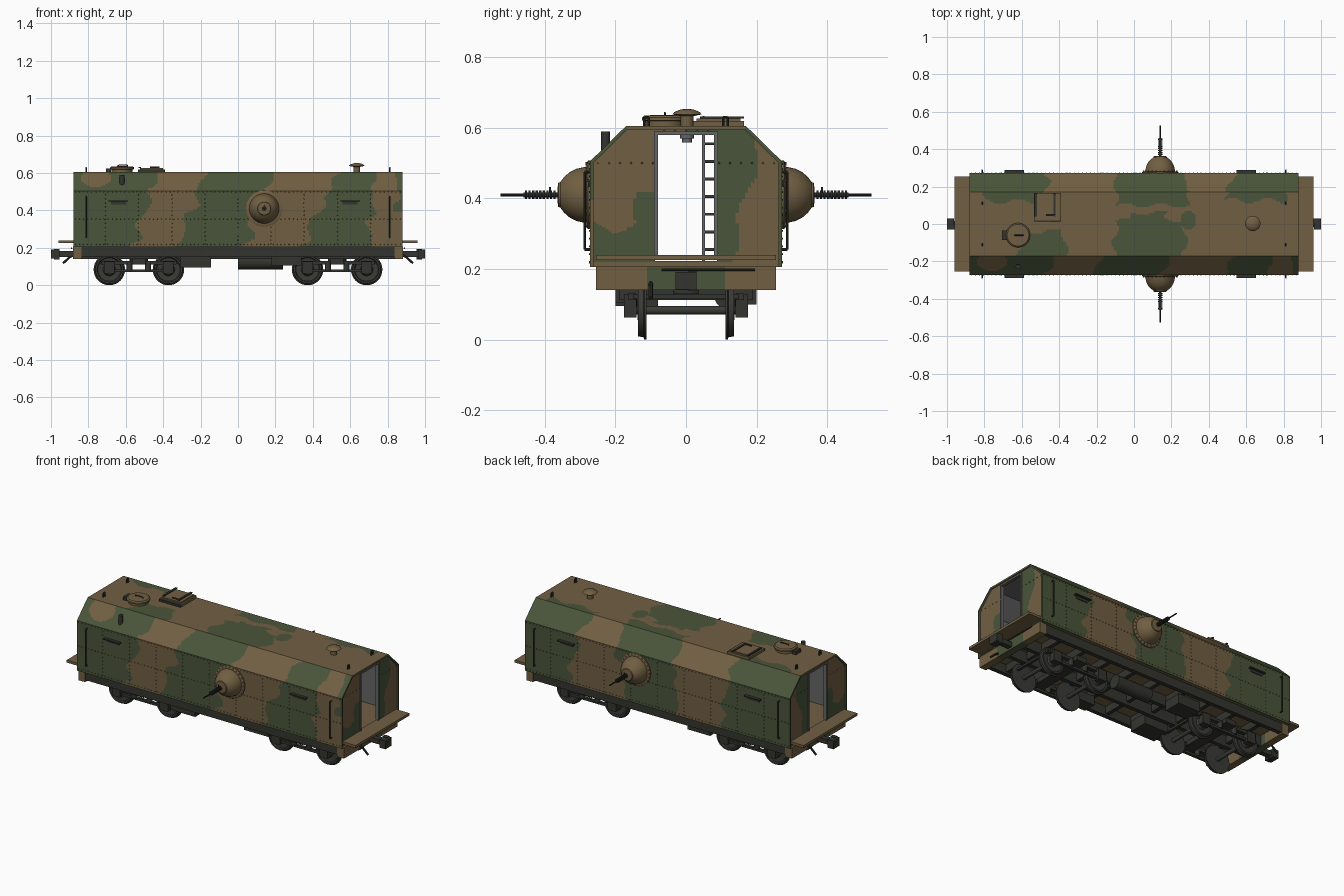
import bpy, bmesh, math
from mathutils import Vector, Matrix

if "Cube" in bpy.data.objects:
    bpy.data.objects.remove(bpy.data.objects["Cube"])

def material(name, c):
    m = bpy.data.materials.new(name)
    m.diffuse_color = (*c, 1)
    m.use_nodes = True
    m.node_tree.nodes["Principled BSDF"].inputs["Base Color"].default_value = m.diffuse_color
    return m

BROWN = material("earth_brown", (0.165, 0.115, 0.055))
GREEN = material("camo_green", (0.068, 0.09, 0.042))
DARK = material("dark_steel", (0.034, 0.034, 0.029))
GUN = material("gun_black", (0.02, 0.02, 0.019))
GREY = material("interior_grey", (0.13, 0.135, 0.13))
WHEEL = material("wheel_steel", (0.042, 0.042, 0.037))

# ---------- helpers ----------
def finish(bm, name, *mats, smooth=True):
    me = bpy.data.meshes.new(name)
    bm.to_mesh(me)
    bm.free()
    for m in mats:
        me.materials.append(m)
    if smooth:
        for p in me.polygons:
            p.use_smooth = True
        me.set_sharp_from_angle(angle=0.6)
    ob = bpy.data.objects.new(name, me)
    bpy.context.collection.objects.link(ob)
    return ob

def box(bm, x0, x1, y0, y1, z0, z1):
    m = Matrix.Translation(((x0+x1)/2, (y0+y1)/2, (z0+z1)/2)) @ Matrix.Diagonal((abs(x1-x0), abs(y1-y0), abs(z1-z0), 1))
    bmesh.ops.create_cube(bm, size=1, matrix=m)

def cyl(bm, p0, p1, r, r2=None, n=16):
    a, b = Vector(p0), Vector(p1)
    d = b - a
    m = Matrix.Translation((a+b)/2) @ d.to_track_quat('Z', 'Y').to_matrix().to_4x4()
    bmesh.ops.create_cone(bm, cap_ends=True, segments=n, radius1=r, radius2=r if r2 is None else r2, depth=d.length, matrix=m)

def rod(bm, pts, r, n=8):
    for a, b in zip(pts, pts[1:]):
        cyl(bm, a, b, r, n=n)

def lathe(bm, prof, origin, axis, n=32):
    m = Matrix.Translation(origin) @ Vector(axis).to_track_quat('Z', 'Y').to_matrix().to_4x4()
    rings = [[bm.verts.new(m @ Vector((r*math.cos(6.283185*k/n), r*math.sin(6.283185*k/n), h))) for k in range(n)] for r, h in prof]
    for a, b in zip(rings, rings[1:]):
        for k in range(n):
            bm.faces.new((a[k], a[(k+1) % n], b[(k+1) % n], b[k]))
    for ring in (rings[0][::-1], rings[-1]):
        bm.faces.new(ring)

def sheet(name, nu, nv, pos, rule, thick, flip=False):
    """Fine grid painted by a camouflage rule, thickened inward in grey."""
    bm = bmesh.new()
    g = [[bm.verts.new(pos(i, j)) for j in range(nv+1)] for i in range(nu+1)]
    for i in range(nu):
        for j in range(nv):
            q = [g[i][j], g[i+1][j], g[i+1][j+1], g[i][j+1]]
            f = bm.faces.new(q[::-1] if flip else q)
            f.material_index = rule(*f.calc_center_median())
    ob = finish(bm, name, BROWN, GREEN, GREY, GREY, smooth=False)
    s = ob.modifiers.new("thickness", 'SOLIDIFY')
    s.thickness, s.offset, s.material_offset = thick, -1, 2

# ---------- camouflage rules: 0 brown, 1 green ----------
def blob(a, b, ca, cb, ra, rb):
    return ((a-ca)/ra)**2 + ((b-cb)/rb)**2 < 1

def camo(x, y, z):
    t = (z - 0.2) / 0.4
    t += 0.1 * math.sin(z*32)
    w = 0.014 * math.sin(x*21 + z*37) + 0.01 * math.sin(z*61 + x*9)
    if z > 0.603:
        w = 0.02 * math.sin(y*38 + x*7)
        f = x + w
        g = y + 0.015 * math.sin(x*33)
        return int((-0.61 < f < -0.37 and g < -0.04) or (-0.1 < f < 0.27 and g < 0.02) or (0 < f < 0.17 and g < 0.06)
                   or blob(x, y, -0.43, 0.04, 0.04, 0.03) or blob(x, y, 0.29, 0.02, 0.045, 0.05)
                   or (-0.8 < f < -0.48 and g > 0.12) or (-0.1 < f < 0.3 and g > 0.1) or (0.5 < f < 0.8 and g > 0.125))
    f = x + w
    if y < 0:
        return int((f < -0.57 + 0.15*t and not blob(x, z, -0.76, 0.575, 0.08, 0.05)) or (-0.33 + 0.16*t < f < 0.03 + 0.17*t)
                   or (0.33 + 0.21*t < f < 0.70 + 0.03*t) or (f > 0.85 and z > 0.4))
    return int(f > 0.60 - 0.1*t or (-0.14 + 0.04*t < f < 0.2 + 0.1*t) or f < -0.42 - 0.06*t)

def camo_end(x, y, z):
    w = 0.015 * math.sin(z*30)
    if y < 0:
        return int(z < 0.32 + 0.02*math.sin(y*40) or (y > -0.135 + w and z < 0.42))
    return int(y < 0.17 + w + 0.25*(z - 0.4))

# ---------- armoured hull ----------
corners = [(-.272, .205), (-.272, .505), (-.17, .605), (.17, .605), (.272, .505), (.272, .205)]
prof = [corners[0]]
for (a, b), (c, d) in zip(corners, corners[1:]):
    n = max(1, round(math.hypot(c-a, d-b) / 0.01))
    prof += [(a+(c-a)*k/n, b+(d-b)*k/n) for k in range(1, n+1)]
sheet("hull_skin", 176, len(prof)-1, lambda i, j: (-.88 + .01*i, *prof[j]), camo, 0.01)

top = lambda y: min(.597, .597 - (abs(y) - .168))
for s, tag in ((1, "right"), (-1, "left")):
    for y0, y1, zb, nu, nv, nm in ((-.264, -.088, .22, 20, 38, "front"), (-.088, .088, .58, 18, 3, "lintel"), (.088, .264, .22, 20, 38, "back")):
        def pos(i, j):
            y = y0 + (y1-y0)*i/nu
            return (s*.872, y, zb + (top(y)-zb)*j/nv)
        sheet(f"{tag}_end_wall_{nm}", nu, nv, pos, camo_end, 0.01, s < 0)

# rivets follow the camouflage under them
bm = bmesh.new()
def rivet(p, d, rule):
    old = set(bm.faces)
    p, d = Vector(p), Vector(d)
    cyl(bm, p - d*.001, p + d*.003, .0035, .002, n=6)
    k = rule(*p)
    for f in set(bm.faces) - old:
        f.material_index = k
for s in (-1, 1):
    for k in range(80):
        for z in (.218, .355, .498):
            rivet((-.87 + .022*k, s*.272, z), (0, s, 0), camo)
    for k in range(-4, 5):
        for j in range(13):
            rivet((k*.177, s*.272, .22 + .022*j), (0, s, 0), camo)
    for k in range(17):
        y = -.25 + k*.03125
        rivet((s*.872, y, .5 if abs(y) > .09 else .59), (s, 0, 0), camo_end)
finish(bm, "rivets", BROWN, GREEN, smooth=False)

# ---------- floor, end platforms, headstocks ----------
bm = bmesh.new()
box(bm, -.87, .87, -.262, .262, .205, .222)
for s in (-1, 1):
    box(bm, s*.86, s*.96, -.255, .255, .225, .24)
    for t in (-1, 1):
        box(bm, s*.838, s*.882, t*.11, t*.255, .14, .207)
finish(bm, "floor_and_platforms", BROWN, smooth=False)
bm = bmesh.new()
for s in (-1, 1):
    box(bm, s*.838, s*.882, -.11, .11, .14, .207)
finish(bm, "headstock_centres", GREEN, smooth=False)

# door frames
bm = bmesh.new()
for s in (-1, 1):
    for t in (-1, 1):
        box(bm, s*.858, s*.877, t*.08, t*.09, .24, .59)
    box(bm, s*.858, s*.877, -.09, .09, .58, .59)
finish(bm, "door_frames", GREY, smooth=False)

# ---------- underframe ----------
bm = bmesh.new()
for t in (-1, 1):
    box(bm, -.84, .84, t*.225, t*.25, .15, .205)
    box(bm, -.84, .84, t*.05, t*.075, .14, .205)
for k in range(-4, 5):
    box(bm, k*.177-.012, k*.177+.012, -.225, .225, .16, .205)
box(bm, -.31, -.145, -.2, -.08, .095, .16)
box(bm, .18, .34, -.2, -.12, .105, .16)
cyl(bm, (.0, .12, .125), (.24, .12, .125), .04, n=20)
box(bm, -.3, -.15, .09, .2, .1, .16)
finish(bm, "underframe", DARK)

# ---------- bogies ----------
bm = bmesh.new()
wh = bmesh.new()
for s in (-1, 1):
    c = s*.53
    box(bm, c-.035, c+.035, -.19, .19, .112, .142)
    cyl(bm, (c, 0, .13), (c, 0, .16), .05)
    for t in (-1, 1):
        box(bm, c-.2, c+.2, t*.142, t*.165, .112, .13)
        box(bm, c-.13, c+.13, t*.145, t*.162, .07, .085)
        for q in (-.05, .05):
            cyl(bm, (c+q, t*.155, .08), (c+q, t*.155, .12), .016, n=12)
        for q in (-1, 1):
            box(bm, c+q*.158-.028, c+q*.158+.028, t*.14, t*.175, .062, .128)
    for q in (-1, 1):
        x = c + q*.158
        box(bm, c+q*.2-.008, c+q*.2+.008, -.15, .15, .115, .128)
        cyl(wh, (x, -.15, .083), (x, .15, .083), .012)
        for t in (-1, 1):
            lathe(wh, [(.03, 0), (.084, 0), (.084, .006), (.077, .009), (.075, .024), (.066, .024), (.062, .016),
                       (.034, .014), (.028, .026), (.012, .026)], (x, t*.112, .084), (0, t, 0))
finish(bm, "bogie_frames", DARK)
finish(wh, "wheelsets", WHEEL)

# ---------- couplers, release levers and hoses ----------
bm = bmesh.new()
for s in (-1, 1):
    box(bm, s*.87, s*.97, -.016, .016, .152, .182)
    box(bm, s*.962, s*1.0, -.03, .03, .142, .192)
    box(bm, s*.955, s*.985, s*.005, s*.03, .138, .195)
    cyl(bm, (s*.89, -s*.07, .198), (s*.89, s*.195, .198), .004, n=8)
    rod(bm, [(s*.88, -s*.1, .16), (s*.9, -s*.1, .15), (s*.935, -s*.1, .118)], .006)
finish(bm, "couplers", DARK)

# ---------- side gun mounts ----------
bm, gn = bmesh.new(), bmesh.new()
for t in (-1, 1):
    o, d = (.14, t*.272, .41), (0, t, 0)
    lathe(bm, [(.097, -.005), (.097, .006), (.09, .01), (.08, .01), (.078, .02), (.074, .038), (.064, .058),
               (.05, .074), (.036, .084), (.034, .09), (.02, .092)], o, d, n=40)
    for k in range(24):
        a = k*math.pi/12
        cyl(bm, (.14+.09*math.cos(a), t*.278, .41+.09*math.sin(a)), (.14+.09*math.cos(a), t*.285, .41+.09*math.sin(a)), .003, n=6)
    cyl(gn, (.14, t*.2, .41), (.14, t*.46, .41), .007)
    for k in range(9):
        cyl(gn, (.14, t*(.37+.01*k), .41), (.14, t*(.376+.01*k), .41), .012)
    cyl(gn, (.14, t*.45, .41), (.14, t*.526, .41), .004, n=10)
    box(gn, .138, .142, t*.383, t*.388, .41, .432)
    box(gn, .122, .158, t*.13, t*.25, .39, .43)
    rod(gn, [(.14, t*.15, .4), (.14, t*.12, .37)], .006)
finish(bm, "gun_blisters", BROWN)
finish(gn, "machine_guns", GUN)

# ---------- side fittings: handrails, vision slots ----------
bm, sl = bmesh.new(), bmesh.new()
for t in (-1, 1):
    for s in (-1, 1):
        x = s*.812
        rod(bm, [(x, t*.27, .255), (x, t*.287, .255), (x, t*.287, .475), (x, t*.27, .475)], .004)
        rod(bm, [(s*.812, t*.105, .6), (s*.812, t*.105, .63), (s*.812, t*.118, .63), (s*.812, t*.118, .6)], .0035)
    for x in (-.64, .6):
        box(sl, x-.053, x+.053, t*.27, t*.29, .447, .454)
        box(sl, x-.04, x+.04, t*.27, t*.277, .432, .447)
finish(bm, "handrails_and_lifting_eyes", DARK)
finish(sl, "vision_slots", DARK, smooth=False)

# ---------- roof: cupola, hatch, vent, chimney ----------
bm, dk = bmesh.new(), bmesh.new()
lathe(bm, [(.055, -.002), (.055, .014), (.065, .016), (.065, .024), (.058, .03), (.01, .032)], (-.62, -.06, .605), (0, 0, 1))
lathe(bm, [(.018, -.002), (.018, .028), (.041, .033), (.036, .04), (.018, .047), (.002, .049)], (.635, .003, .605), (0, 0, 1))
box(bm, -.535, -.39, .02, .165, .604, .62)
box(bm, -.525, -.4, .03, .155, .62, .627)
finish(bm, "roof_fittings", BROWN)
for x in (-.525, -.425):
    box(dk, x-.006, x+.006, .04, .165, .626, .632)
box(dk, -.535, -.39, .013, .022, .605, .617)
cyl(dk, (-.47, .05, .63), (-.42, .05, .63), .004, n=8)
box(dk, -.705, -.68, -.085, -.035, .605, .625)
rod(dk, [(-.64, -.06, .635), (-.64, -.06, .642), (-.59, -.06, .642), (-.59, -.06, .635)], .003)
cyl(dk, (-.62, -.228, .53), (-.62, -.228, .59), .013)
finish(dk, "hinges_and_chimney", DARK)

# ---------- interior: ladder, vent pipe, stools ----------
bm = bmesh.new()
for y in (.05, .14):
    box(bm, -.405, -.395, y-.004, y+.004, .222, .6)
for k in range(7):
    cyl(bm, (-.4, .05, .255 + k*.05), (-.4, .14, .255 + k*.05), .004, n=8)
cyl(bm, (.635, .003, .57), (.635, .003, .6), .02)
cyl(bm, (.635, .003, .558), (.635, .003, .572), .014)
for t in (-1, 1):
    cyl(bm, (.14, t*.13, .22), (.14, t*.13, .3), .01)
    cyl(bm, (.14, t*.13, .3), (.14, t*.13, .312), .035, n=20)
finish(bm, "interior_fittings", GREY)
